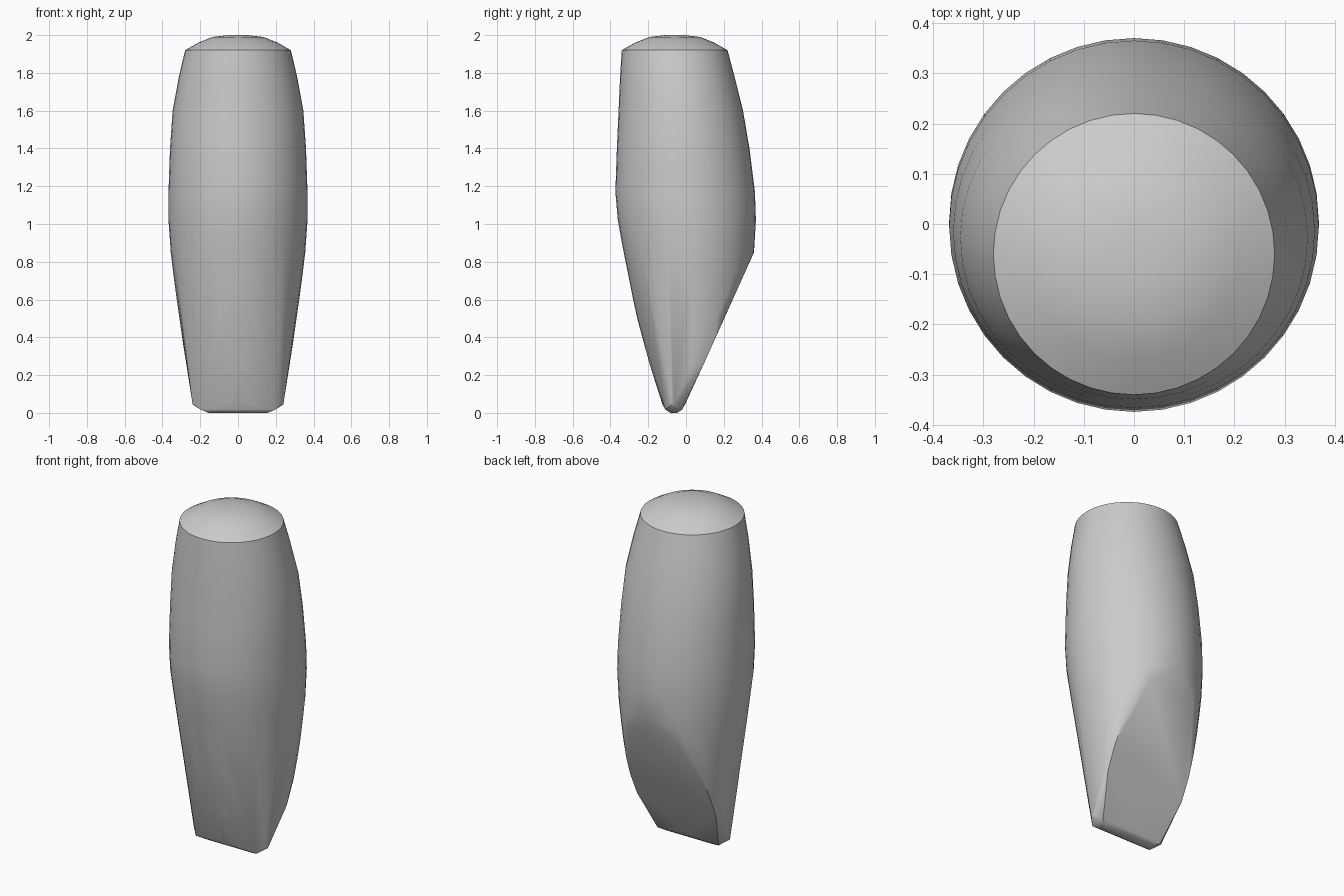
import bpy, bmesh, math

cube = bpy.data.objects.get("Cube")
if cube:
    bpy.data.objects.remove(cube)

SIDES = 40
BACK_SLOPE = 0.45


def back_limit(z):
    """Depth of the slanted flat on the lower back."""
    return 0.36 - BACK_SLOPE * (0.85 - z)


# Cross-sections: height, half width, front y, back y
sections = [
    (0.045, 0.24, -0.125, -0.005),
    (0.25, 0.272, -0.19, 0.26),
    (0.38, 0.293, -0.226, 0.29),
    (0.5, 0.31, -0.258, 0.32),
    (0.62, 0.327, -0.284, 0.34),
    (0.74, 0.343, -0.308, 0.352),
    (0.85, 0.356, -0.33, 0.362),
    (1.02, 0.368, -0.361, 0.37),
    (1.17, 0.368, -0.374, 0.365),
    (1.4, 0.36, -0.366, 0.336),
    (1.6, 0.346, -0.357, 0.302),
    (1.78, 0.313, -0.349, 0.257),
    (1.92, 0.28, -0.34, 0.22),
    # Domed cap
    (1.96, 0.21, -0.27, 0.15),
    (1.99, 0.135, -0.195, 0.075),
    (2.0, 0.05, -0.11, -0.01),
]

bm = bmesh.new()
for z, half, front, back in sections:
    for i in range(SIDES):
        a = math.tau * i / SIDES
        y = (front + back) / 2 + (back - front) / 2 * math.sin(a)
        bm.verts.new((half * math.cos(a), min(y, back_limit(z)), z))

# Rounded chisel edge along the bottom
for z, half, depth in [(0.018, 0.2, 0.045), (0.0, 0.155, 0.018)]:
    for sx in (-1, 1):
        for sy in (-1, 1):
            bm.verts.new((sx * half, -0.065 + sy * depth, z))

# Wrap the sections in one convex skin
hull = bmesh.ops.convex_hull(bm, input=bm.verts)
loose = {g for g in hull["geom_interior"] + hull["geom_unused"]
         if isinstance(g, bmesh.types.BMVert) and not g.link_faces}
bmesh.ops.delete(bm, geom=list(loose), context="VERTS")
bmesh.ops.dissolve_limit(bm, angle_limit=math.radians(0.5),
                         verts=bm.verts, edges=bm.edges)
bmesh.ops.recalc_face_normals(bm, faces=bm.faces)

mesh = bpy.data.meshes.new("tapered_peg")
bm.to_mesh(mesh)
bm.free()
peg = bpy.data.objects.new("tapered_peg", mesh)
bpy.context.collection.objects.link(peg)

# Plain grey finish
grey = bpy.data.materials.new("plain_grey")
grey.use_nodes = True
colour = (0.6, 0.6, 0.6, 1)
grey.diffuse_color = colour
grey.node_tree.nodes["Principled BSDF"].inputs["Base Color"].default_value = colour
mesh.materials.append(grey)

bpy.ops.object.select_all(action="DESELECT")
peg.select_set(True)
bpy.context.view_layer.objects.active = peg
bpy.ops.object.shade_smooth_by_angle(angle=math.radians(35))
